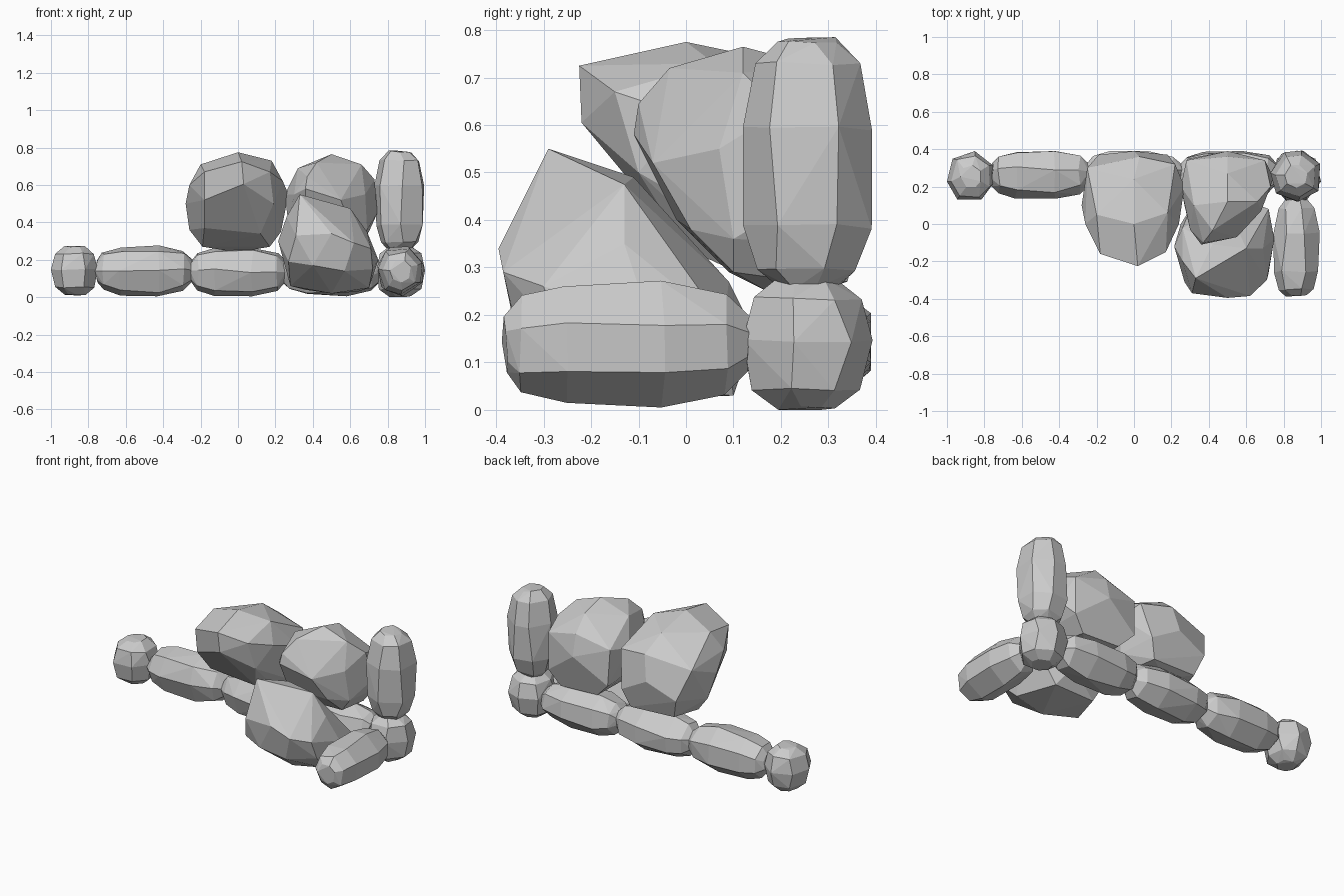
import bpy, bmesh, math, random
from mathutils import Vector

random.seed(5)


def hull(name, pts):
    """Faceted convex boulder around a few points."""
    bm = bmesh.new()
    for p in pts:
        bm.verts.new(p)
    bmesh.ops.convex_hull(bm, input=bm.verts[:])
    loose = [v for v in bm.verts if not v.link_faces]
    bmesh.ops.delete(bm, geom=loose, context='VERTS')
    bmesh.ops.dissolve_limit(bm, angle_limit=math.radians(5),
                             verts=bm.verts[:], edges=bm.edges[:])
    bmesh.ops.recalc_face_normals(bm, faces=bm.faces[:])
    me = bpy.data.meshes.new(name)
    bm.to_mesh(me)
    bm.free()
    ob = bpy.data.objects.new(name, me)
    bpy.context.collection.objects.link(ob)
    return ob


def stone(name, lo, hi, axis, stations, sides=7):
    """Slightly squared, irregular rings along one axis, fitted to the box lo..hi."""
    pts = []
    off = random.uniform(0, 1)
    for t, r in stations:
        for i in range(sides):
            a = math.tau * (i + off + random.uniform(-.14, .14)) / sides
            c, s = math.cos(a), math.sin(a)
            k = r * random.uniform(.97, 1.03) / (abs(c) ** 2.25 + abs(s) ** 2.25) ** (1 / 2.25)
            p = [k * c, k * s]
            p.insert(axis, t + random.uniform(-.03, .03))
            pts.append(p)
    for k in range(3):
        a, b = min(p[k] for p in pts), max(p[k] for p in pts)
        for p in pts:
            p[k] = lo[k] + (p[k] - a) / (b - a) * (hi[k] - lo[k])
    return hull(name, [Vector(p) for p in pts])


LONG = [(-1, .46), (-.86, .77), (-.5, .98), (.3, 1.02), (.83, .81), (1, .46)]
ROUND = [(-1, .45), (-.7, .86), (.05, 1.03), (.7, .86), (1, .45)]

# base row along the back
stone("base_end_stone_left", (-1, .13, .01), (-.75, .39, .275), 2, ROUND)
stone("base_long_stone_left", (-.765, .135, .005), (-.24, .39, .277), 0, LONG)
stone("base_long_stone_middle", (-.26, .13, .005), (.26, .39, .265), 0, LONG)
stone("base_long_stone_right", (.24, .13, .005), (.765, .39, .265), 0, LONG)
stone("base_corner_stone", (.74, .12, 0), (1, .393, .277), 2, ROUND)

# side stone running forward and upright stone on the corner
stone("side_long_stone", (.745, -.388, .005), (.993, .135, .272), 1, LONG)
stone("upright_stone", (.73, .12, .25), (.995, .392, .785), 2, LONG)

# large boulder overhanging the front, middle
hull("large_boulder", [
    (-.18, -.16, .67), (.02, -.225, .725), (.17, -.15, .67), (.03, -.22, .605),
    (-.18, -.14, .52), (.19, -.1, .5), (0, 0, .775), (.18, .06, .73),
    (-.2, .05, .71), (0, .24, .725), (.24, 0, .62), (-.26, 0, .6),
    (-.28, .1, .5), (.27, .2, .55), (-.25, .3, .58), (.22, .32, .6),
    (0, .39, .48), (-.19, .37, .4), (.18, .37, .38), (-.26, .16, .36),
    (.23, .16, .35), (-.19, .15, .27), (.17, .15, .27), (0, .25, .24),
    (-.18, -.01, .37), (.12, 0, .34), (.03, .36, .63), (-.15, .33, .28),
    (.14, .34, .27)])

# boulder on the right of the upper course
hull("upper_right_boulder", [
    (.36, -.11, .58), (.37, -.1, .645), (.55, -.07, .52), (.42, -.035, .72),
    (.5, .12, .765), (.66, .12, .71), (.32, .1, .69), (.5, .27, .725),
    (.68, .07, .55), (.73, .2, .63), (.745, .25, .45), (.7, .34, .58),
    (.3, -.03, .55), (.25, .2, .55), (.28, .34, .58), (.5, .39, .5),
    (.27, .1, .39), (.29, .35, .36), (.7, .34, .35), (.69, .1, .36),
    (.36, -.02, .4), (.6, .01, .38), (.35, .09, .29), (.64, .1, .29),
    (.5, .17, .25), (.38, .32, .27), (.63, .32, .26), (.5, .36, .63)])

# pointed boulder leaning at the front
hull("front_boulder", [
    (.33, -.29, .55), (.6, -.13, .475), (.42, -.11, .49), (.69, -.13, .35),
    (.31, -.37, .33), (.5, -.395, .34), (.62, -.385, .29), (.71, -.3, .26),
    (.26, -.2, .43), (.215, -.12, .3), (.27, -.31, .19), (.4, -.36, .17),
    (.57, -.35, .14), (.72, -.26, .15), (.75, -.08, .2), (.72, .08, .18),
    (.25, .0, .2), (.3, .08, .14), (.55, .145, .16), (.5, .09, .27),
    (.28, -.14, .06), (.7, -.16, .05), (.5, -.18, .02), (.64, .1, .03),
    (.36, .08, .04), (.26, -.02, .36), (.7, .03, .24)])
